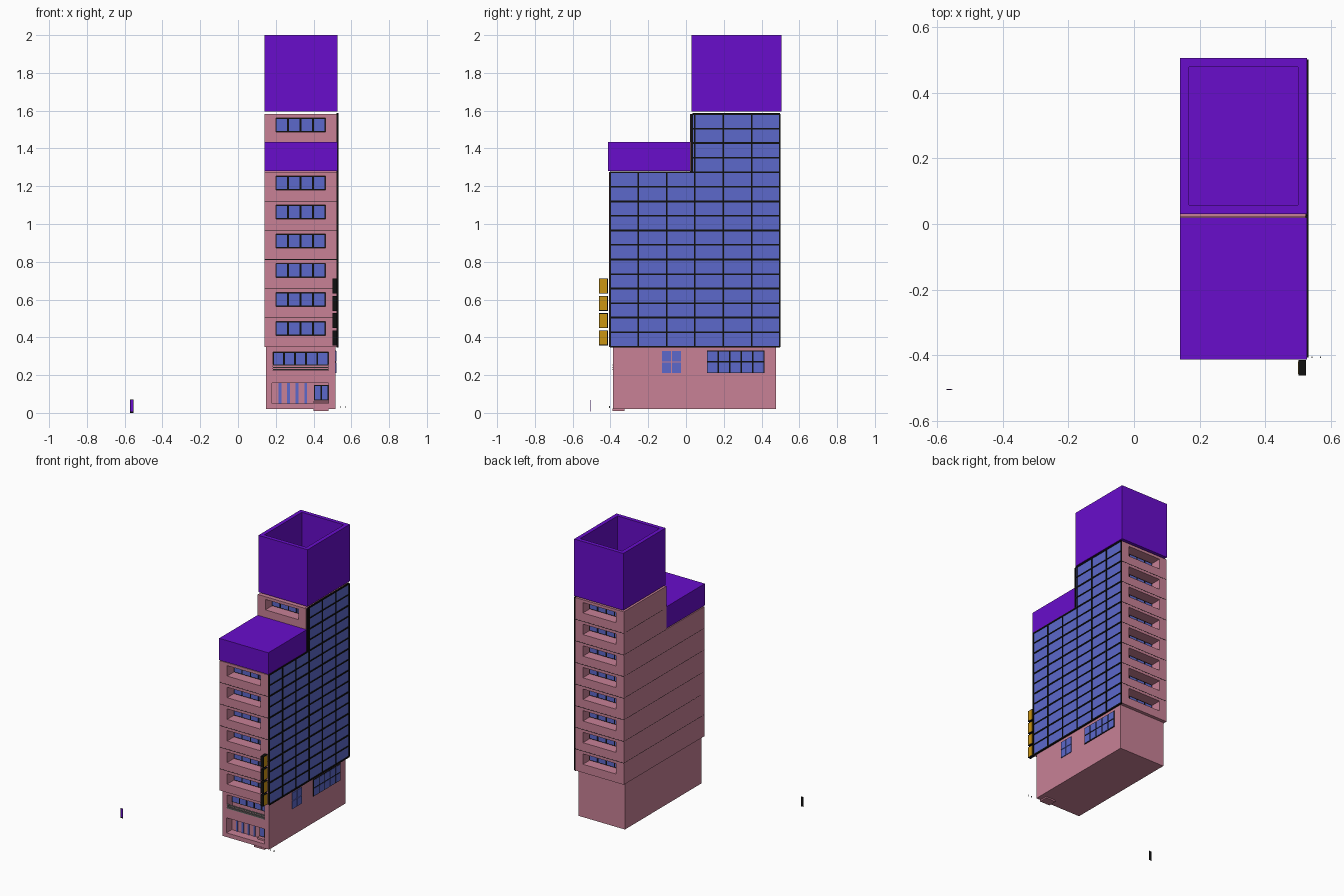
import bpy, bmesh
from mathutils import Matrix, Vector

cube = bpy.data.objects.get("Cube")
if cube:
    bpy.data.objects.remove(cube)


def material(name, rgb):
    m = bpy.data.materials.new(name)
    m.use_nodes = True
    m.diffuse_color = (*rgb, 1)
    m.node_tree.nodes["Principled BSDF"].inputs["Base Color"].default_value = (*rgb, 1)
    return m


PINK = material("pink wall", (0.58, 0.22, 0.305))
PURPLE = material("purple cladding", (0.138, 0.004, 0.6))
BLUE = material("blue glass", (0.107, 0.14, 0.6))
BLACK = material("black frame", (0.005, 0.005, 0.005))
YELLOW = material("yellow sign", (0.6, 0.3, 0.006))
GREY = material("grey rail", (0.25, 0.27, 0.25))


def boxes(name, mat, spans):
    """One object made of boxes, each given as (x0, x1, y0, y1, z0, z1)."""
    bm = bmesh.new()
    for x0, x1, y0, y1, z0, z1 in spans:
        size = Vector((x1 - x0, y1 - y0, z1 - z0))
        mid = Vector((x0 + x1, y0 + y1, z0 + z1)) / 2
        bmesh.ops.create_cube(bm, size=1, matrix=Matrix.Translation(mid) @ Matrix.Diagonal((*size, 1)))
    mesh = bpy.data.meshes.new(name)
    bm.to_mesh(mesh)
    bm.free()
    ob = bpy.data.objects.new(name, mesh)
    bpy.context.collection.objects.link(ob)
    mesh.materials.append(mat)
    return ob


def wall_with_opening(x0, x1, y0, y1, z0, z1, hole):
    """Sill, head and two jambs around an opening (x0, x1, z0, z1)."""
    a, b, c, d = hole
    return [(x0, x1, y0, y1, z0, c), (x0, x1, y0, y1, d, z1),
            (x0, a, y0, y1, c, d), (b, x1, y0, y1, c, d)]


def panes(u0, u1, z0, z1, cols, rows, bar):
    """Cells of a glazing grid as (u0, u1, z0, z1)."""
    w, h = (u1 - u0) / cols, (z1 - z0) / rows
    return [(u0 + i * w + bar, u0 + (i + 1) * w - bar, z0 + j * h + bar, z0 + (j + 1) * h - bar)
            for i in range(cols) for j in range(rows)]


def window_y(name, a, b, c, d, y, side, cols):
    """Framed window facing along y; side is -1 for front, 1 for back."""
    ya, yb = sorted((y, y + side * 0.004))
    boxes(name + "_frame", BLACK, [(a, b, ya, yb, c, d)])
    ya, yb = sorted((y, y + side * 0.006))
    boxes(name + "_glass", BLUE, [(p, q, ya, yb, r, s) for p, q, r, s in panes(a, b, c, d, cols, 1, 0.005)])


# Tower storeys with recessed windows front and back
LEFT, RIGHT, BACK, DEPTH = 0.14, 0.522, 0.5, 0.08
BOTTOM, STOREY = 0.35, 0.154
for i in range(8):
    z0 = BOTTOM + i * STOREY
    z1 = z0 + STOREY
    front = -0.407 if i < 6 else 0.022
    hole = (0.2, 0.462, z0 + 0.06, z0 + 0.134)
    spans = [(LEFT, RIGHT, front + DEPTH, BACK - DEPTH, z0, z1)]
    spans += wall_with_opening(LEFT, RIGHT, front, front + DEPTH, z0, z1, hole)
    spans += wall_with_opening(LEFT, RIGHT, BACK - DEPTH, BACK, z0, z1, hole)
    boxes(f"storey_{i + 1}", PINK, spans)
    window_y(f"front_window_{i + 1}", *hole, front + DEPTH, -1, 4)
    window_y(f"back_window_{i + 1}", *hole, BACK - DEPTH, 1, 4)
    if i:
        boxes(f"floor_joint_{i + 1}", BLACK,
              [(LEFT, RIGHT, front - 0.001, BACK + 0.001, z0 - 0.0015, z0 + 0.0015)])

# Glazed side: blue sheet behind a grid of black bars
low, high, step, top_low, top_high = -0.402, 0.497, 0.1498, 1.275, 1.582
boxes("side_glass", BLUE, [(RIGHT, 0.527, low, high, BOTTOM, top_low),
                           (RIGHT, 0.527, 0.035, high, top_low, top_high)])
bars = []
for k in range(7):
    y = low + k * step
    bars.append((RIGHT, 0.531, y - 0.004, y + 0.004, BOTTOM, top_high if k > 2 else top_low))
for k in range(17):
    z = BOTTOM + k * STOREY / 2
    t = 0.004 if k % 2 else 0.005
    bars.append((RIGHT, 0.531, low if k < 13 else 0.035, high, z - t, z + t))
bars.append((0.508, 0.531, 0.024, 0.036, top_low, top_high))
boxes("side_glazing_bars", BLACK, bars)

# Roof volumes: solid low block and open-topped high box
boxes("low_roof_block", PURPLE, [(0.14, 0.527, -0.412, 0.02, 1.28, 1.435)])
X0, X1, Y0, Y1, W = 0.14, 0.527, 0.03, 0.506, 0.028
boxes("high_roof_box", PURPLE, [
    (X0, X1, Y0, Y1, 1.595, 1.61),
    (X0, X1, Y0, Y0 + W, 1.61, 2), (X0, X1, Y1 - W, Y1, 1.61, 2),
    (X0, X0 + W, Y0 + W, Y1 - W, 1.61, 2), (X1 - W, X1, Y0 + W, Y1 - W, 1.61, 2)])

# Base with a recessed entrance and a recessed window above it
bx0, bx1, by0, by1 = 0.148, 0.515, -0.386, 0.476
inner = by0 + 0.06
entrance, upper = (0.18, 0.48, 0.05, 0.157), (0.185, 0.478, 0.225, 0.322)
base = [(bx0, bx1, inner, by1, 0.02, BOTTOM)]
base += wall_with_opening(bx0, bx1, by0, inner, 0.02, 0.19, entrance)
base += wall_with_opening(bx0, bx1, by0, inner, 0.19, BOTTOM, upper)
boxes("base", PINK, base)
window_y("base_front_window", 0.185, 0.478, 0.25, 0.322, inner, -1, 5)
boxes("balcony_rail", GREY, [(0.185, 0.478, by0 - 0.004, by0 + 0.004, z, z + 0.006)
                             for z in (0.226, 0.238, 0.25)])
boxes("entrance_glass", BLUE, [(x, x + 0.014, inner - 0.004, inner, 0.05, 0.157)
                               for x in (0.215, 0.26, 0.305, 0.352)])
window_y("entrance_door", 0.402, 0.48, 0.065, 0.148, inner, -1, 2)
boxes("entrance_steps", PINK, [(0.4, 0.48, by0 - 0.003 + k * 0.012, inner, 0.01 + k * 0.014, 0.022 + k * 0.014)
                               for k in range(4)])

# Base side windows
boxes("base_side_window_frame", BLACK, [(bx1, bx1 + 0.004, 0.11, 0.415, 0.21, 0.33)])
side = [(bx1, bx1 + 0.006, *p) for p in panes(0.11, 0.415, 0.21, 0.33, 5, 2, 0.004)]
for y in (-0.13, -0.076):
    side += [(bx1, bx1 + 0.006, *p) for p in panes(y, y + 0.052, 0.21, 0.33, 1, 2, 0.002)]
boxes("base_side_window_glass", BLUE, side)

# Projecting sign: four black cases with yellow faces on both sides
for k in range(4):
    z = 0.357 + k * 0.0915
    boxes(f"sign_case_{k + 1}", BLACK, [(0.501, 0.523, -0.461, -0.414, z, z + 0.08)])
    boxes(f"sign_face_{k + 1}", YELLOW, [(0.5, 0.524, -0.457, -0.418, z + 0.004, z + 0.076)])

# Free-standing street plate, purple in front and black behind
boxes("street_plate_back", BLACK, [(-0.572, -0.553, -0.504, -0.503, 0, 0.07)])
boxes("street_plate_front", PURPLE, [(-0.57, -0.556, -0.505, -0.504, 0.008, 0.068)])

# Tiny pavement markers
boxes("pavement_markers", GREY, [(x, x + 0.003, -0.408, -0.403, 0.025, 0.037) for x in (0.54, 0.567)])
